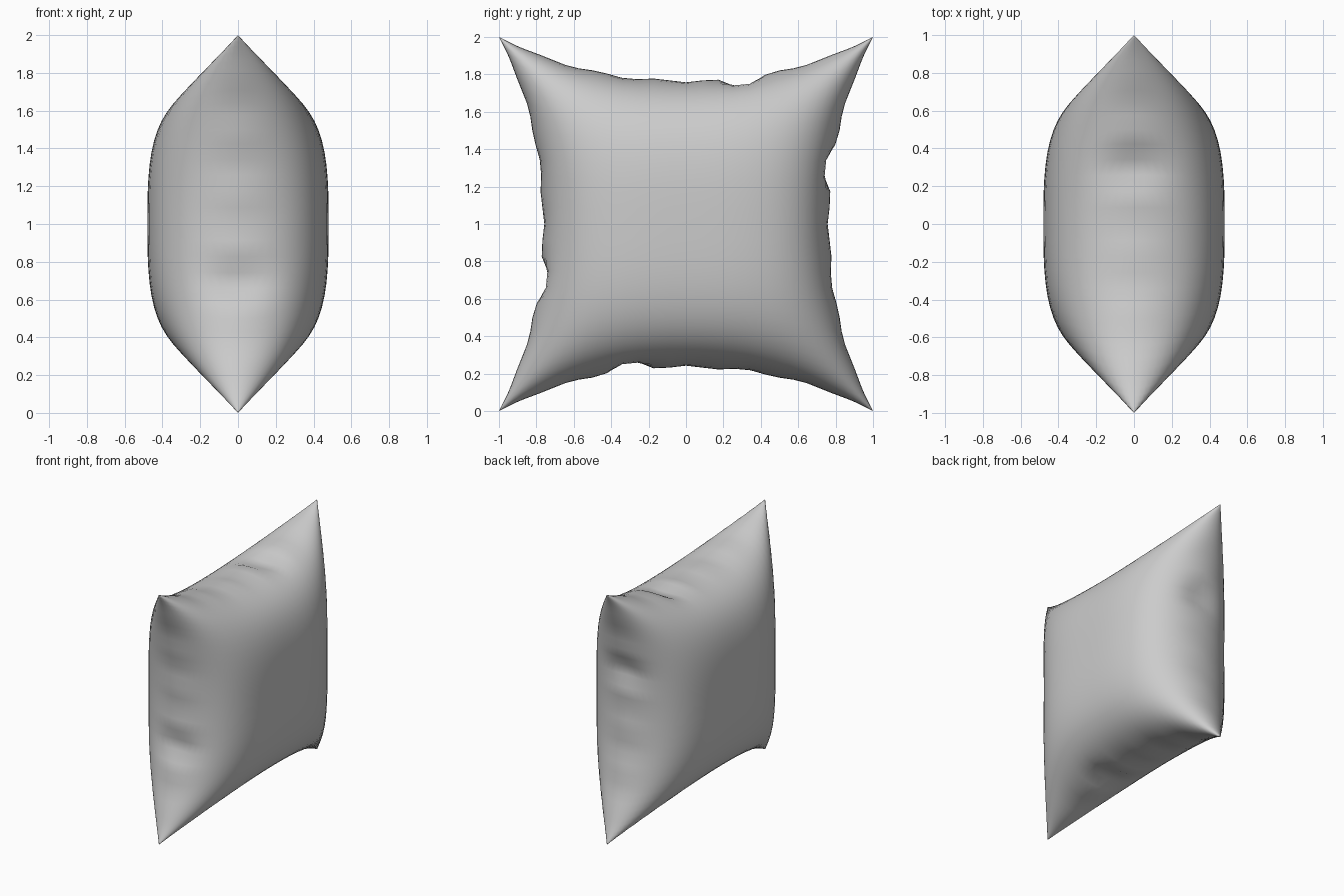
import bpy, bmesh, math

if "Cube" in bpy.data.objects:
    bpy.data.objects.remove(bpy.data.objects["Cube"])

HALF_THICK = 0.48   # puff of each panel at its centre
INSET = 0.235       # how far the seams are drawn in between corners
POW = 2.8           # fullness of the panels
N = 36


def pull(a, b):
    """Drawn-in position of coordinate a, given the other coordinate b."""
    s = 1 if a >= 0 else -1
    a = abs(a)
    inset = INSET * (1 - abs(b) ** 2.2)
    y = a * (1 - inset * a)
    # small pucker on each seam plus a light ripple
    dent = 0.045 * math.exp(-((b * s - 0.3) / 0.09) ** 2)
    ripple = 0.008 * math.cos(b * 20) * (1 - b * b)
    return s * (y - (dent + ripple) * a ** 24)


def puff(u, v):
    f = max(0, 1 - abs(u) ** POW) * max(0, 1 - abs(v) ** POW)
    return HALF_THICK * math.sqrt(f)


# two panels sewn together along their rims
bm = bmesh.new()
for side in (1, -1):
    made = bmesh.ops.create_grid(bm, x_segments=N, y_segments=N, size=1)
    for vert in made["verts"]:
        # cluster rows toward the seam, where the surface curves most
        u = math.sin(vert.co.x * math.pi / 2)
        v = math.sin(vert.co.y * math.pi / 2)
        vert.co = (side * puff(u, v), pull(u, v), 1 + pull(v, u))
bmesh.ops.remove_doubles(bm, verts=bm.verts, dist=0.0008)
bmesh.ops.recalc_face_normals(bm, faces=bm.faces)

mesh = bpy.data.meshes.new("pillow")
bm.to_mesh(mesh)
bm.free()
pillow = bpy.data.objects.new("pillow", mesh)
bpy.context.collection.objects.link(pillow)
bpy.context.view_layer.objects.active = pillow
pillow.select_set(True)
bpy.ops.object.shade_smooth_by_angle(angle=math.radians(70))
